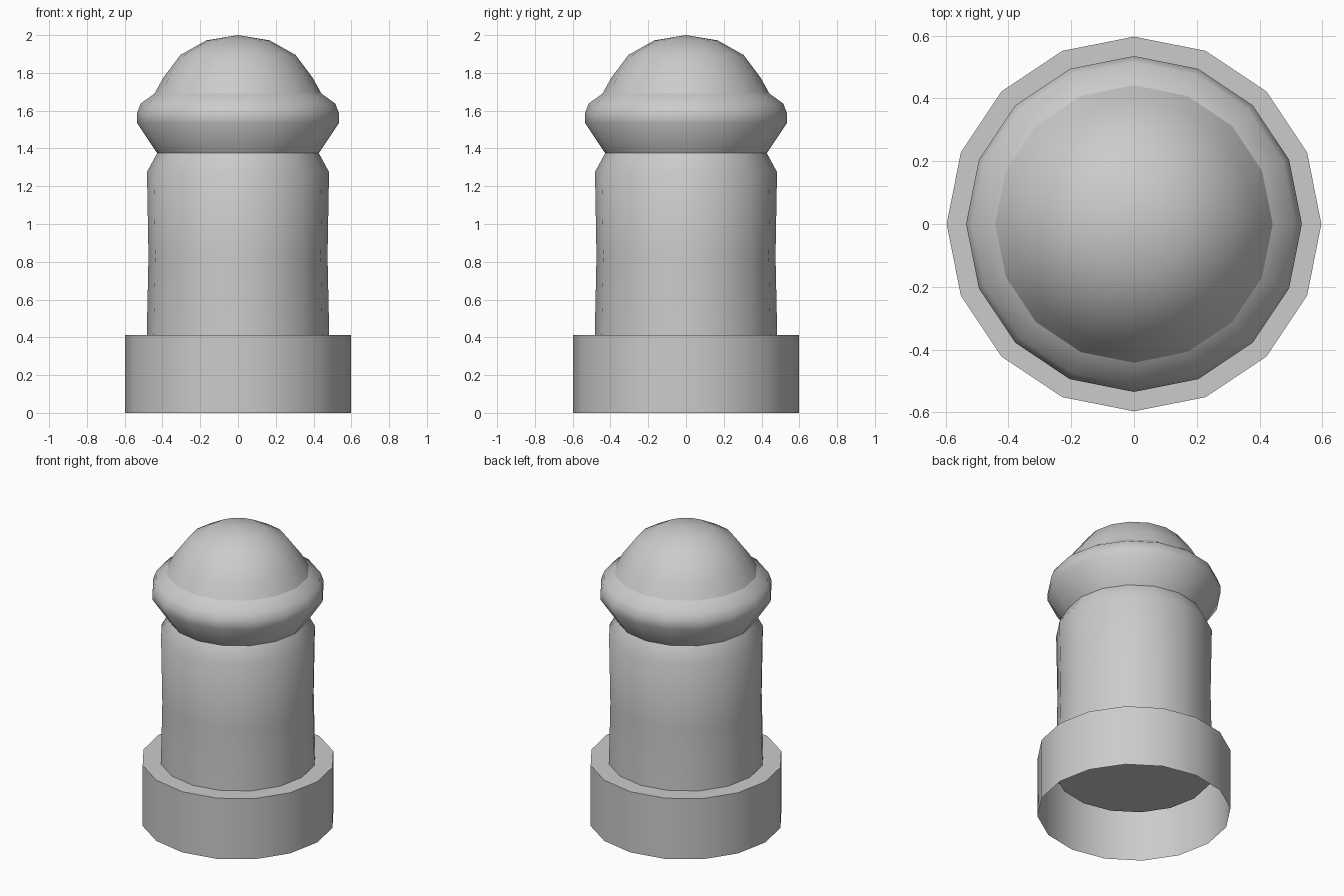
import bpy, bmesh, math

if "Cube" in bpy.data.objects:
    bpy.data.objects.remove(bpy.data.objects["Cube"])

SIDES = 16


def lathe(name, profile, cap_bottom=False, smooth=40):
    """Revolve (radius, height) points around z; radius 0 becomes a pole."""
    bm = bmesh.new()
    rings = []
    for r, z in profile:
        n = SIDES if r > 0 else 1
        rings.append([bm.verts.new((r * math.cos(2 * math.pi * i / SIDES),
                                    r * math.sin(2 * math.pi * i / SIDES), z))
                      for i in range(n)])
    for low, high in zip(rings, rings[1:]):
        for i in range(SIDES):
            j = (i + 1) % SIDES
            if len(high) == 1:
                bm.faces.new((low[i], low[j], high[0]))
            else:
                bm.faces.new((low[i], low[j], high[j], high[i]))
    if cap_bottom:
        bm.faces.new(rings[0][::-1])
    mesh = bpy.data.meshes.new(name)
    bm.to_mesh(mesh)
    bm.free()
    obj = bpy.data.objects.new(name, mesh)
    bpy.context.collection.objects.link(obj)
    bpy.ops.object.select_all(action='DESELECT')
    obj.select_set(True)
    bpy.context.view_layer.objects.active = obj
    bpy.ops.object.shade_smooth_by_angle(angle=math.radians(smooth))
    return obj


# Open-bottomed base ring with a flat ledge
lathe("base", [(0.597, 0), (0.597, 0.413), (0.475, 0.413)])

# Slightly waisted shaft, its closed lower end recessed inside the base
lathe("shaft", [(0.485, 0.28), (0.483, 0.413), (0.474, 0.83),
                (0.482, 1.275), (0.428, 1.375)], cap_bottom=True)

# Flared collar
lathe("collar", [(0.428, 1.375), (0.535, 1.535), (0.535, 1.585),
                 (0.515, 1.638), (0.442, 1.69)])

# Rounded cap
lathe("dome", [(0.442, 1.69), (0.395, 1.775), (0.305, 1.895),
               (0.168, 1.972), (0, 2.0)])
